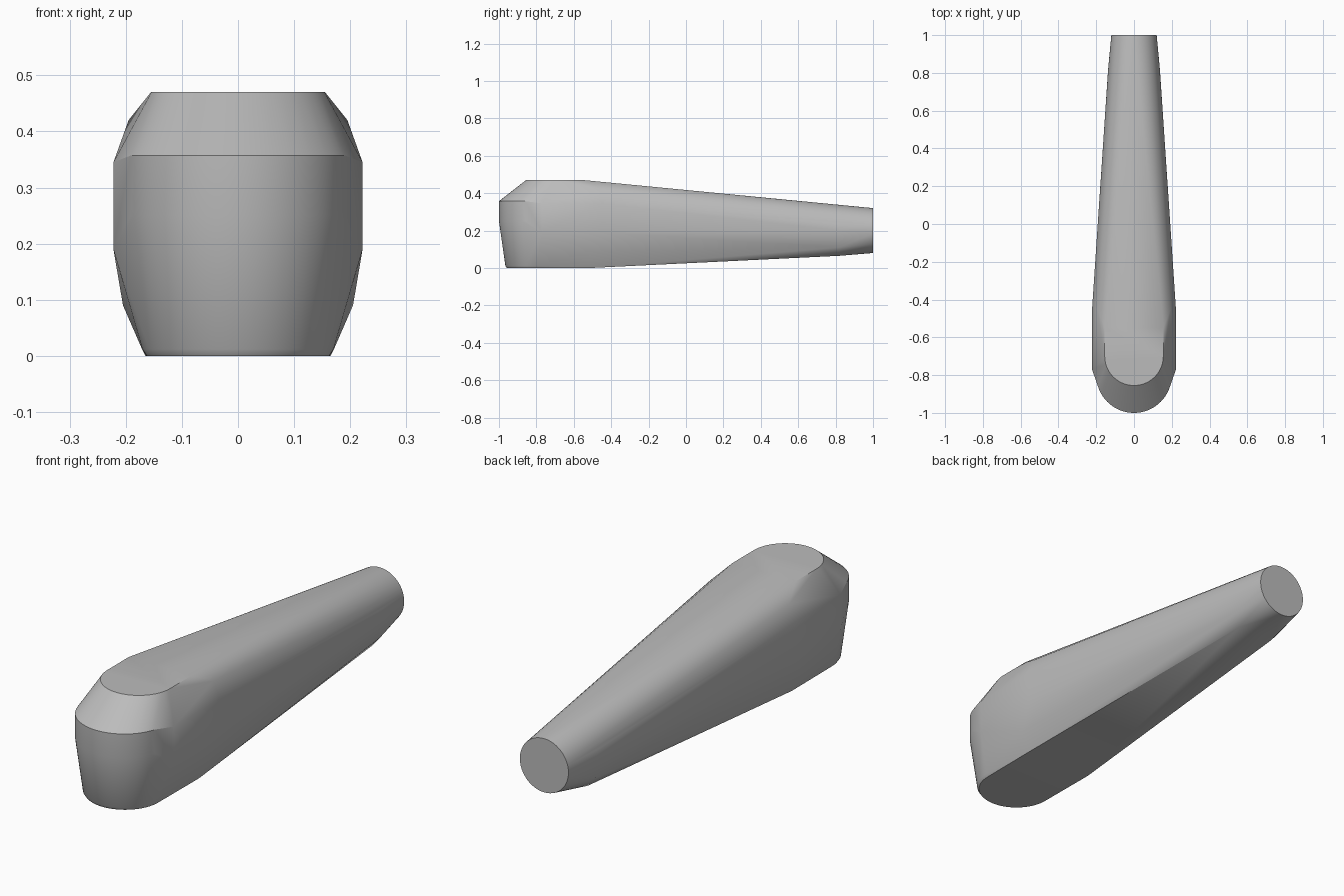
import bpy, bmesh
from math import pi, sin, cos, radians

cube = bpy.data.objects.get("Cube")
if cube:
    bpy.data.objects.remove(cube, do_unlink=True)

# One plain grey for the whole handle
grey = bpy.data.materials.new("plain grey")
grey.use_nodes = True
colour = (0.5, 0.5, 0.5, 1)
grey.diffuse_color = colour
grey.node_tree.nodes["Principled BSDF"].inputs["Base Color"].default_value = colour


def nose(radius, centre_y, z, steps=32):
    """Half circle bulging to the front at one height."""
    return [(radius * cos(pi * i / steps), centre_y - radius * sin(pi * i / steps), z)
            for i in range(steps + 1)]


def ring(radius, y, z, steps=48):
    """Upright circle facing along the handle."""
    return [(radius * cos(2 * pi * i / steps), y, z + radius * sin(2 * pi * i / steps))
            for i in range(steps)]


def mirrored(points):
    return [(s * x, y, z) for x, y, z in points for s in (1, -1)]


# Rounded head: sole, chamfered sole edge, brow and flat crown
points = nose(0.163, -0.795, 0.0) + nose(0.171, -0.795, 0.012)
points += nose(0.2, -0.8, 0.25) + nose(0.2, -0.8, 0.357)
points += nose(0.155, -0.7, 0.47)

# Widest flat cheeks of the head
points += mirrored([(0.222, -0.77, 0.19), (0.222, -0.77, 0.345)])

# Shoulder section where the taper begins
points += mirrored([
    (0.155, -0.55, 0.47), (0.195, -0.45, 0.42), (0.222, -0.45, 0.345),
    (0.222, -0.45, 0.19), (0.205, -0.51, 0.09), (0.165, -0.51, 0.0)])

# Tapered tail: round upper part, squarer belly, then a round end
points += [p for p in ring(0.137, 0.82, 0.2) if p[2] >= 0.18]
points += mirrored([(0.128, 0.82, 0.11), (0.09, 0.82, 0.065)])
points += ring(0.12, 1.0, 0.2)

# Stretch one skin around all sections
bm = bmesh.new()
for p in points:
    bm.verts.new(p)
result = bmesh.ops.convex_hull(bm, input=bm.verts)
loose = {g for g in result["geom_interior"] + result["geom_unused"]
         if isinstance(g, bmesh.types.BMVert)}
bmesh.ops.delete(bm, geom=list(loose), context='VERTS')
bmesh.ops.dissolve_limit(bm, angle_limit=radians(0.3), verts=bm.verts, edges=bm.edges)
bmesh.ops.recalc_face_normals(bm, faces=bm.faces)

mesh = bpy.data.meshes.new("handle")
bm.to_mesh(mesh)
bm.free()
mesh.materials.append(grey)
handle = bpy.data.objects.new("handle", mesh)
bpy.context.collection.objects.link(handle)

# Smooth the curved skin and keep the flat ends crisp
bpy.ops.object.select_all(action='DESELECT')
handle.select_set(True)
bpy.context.view_layer.objects.active = handle
bpy.ops.object.shade_smooth_by_angle(angle=radians(30))
